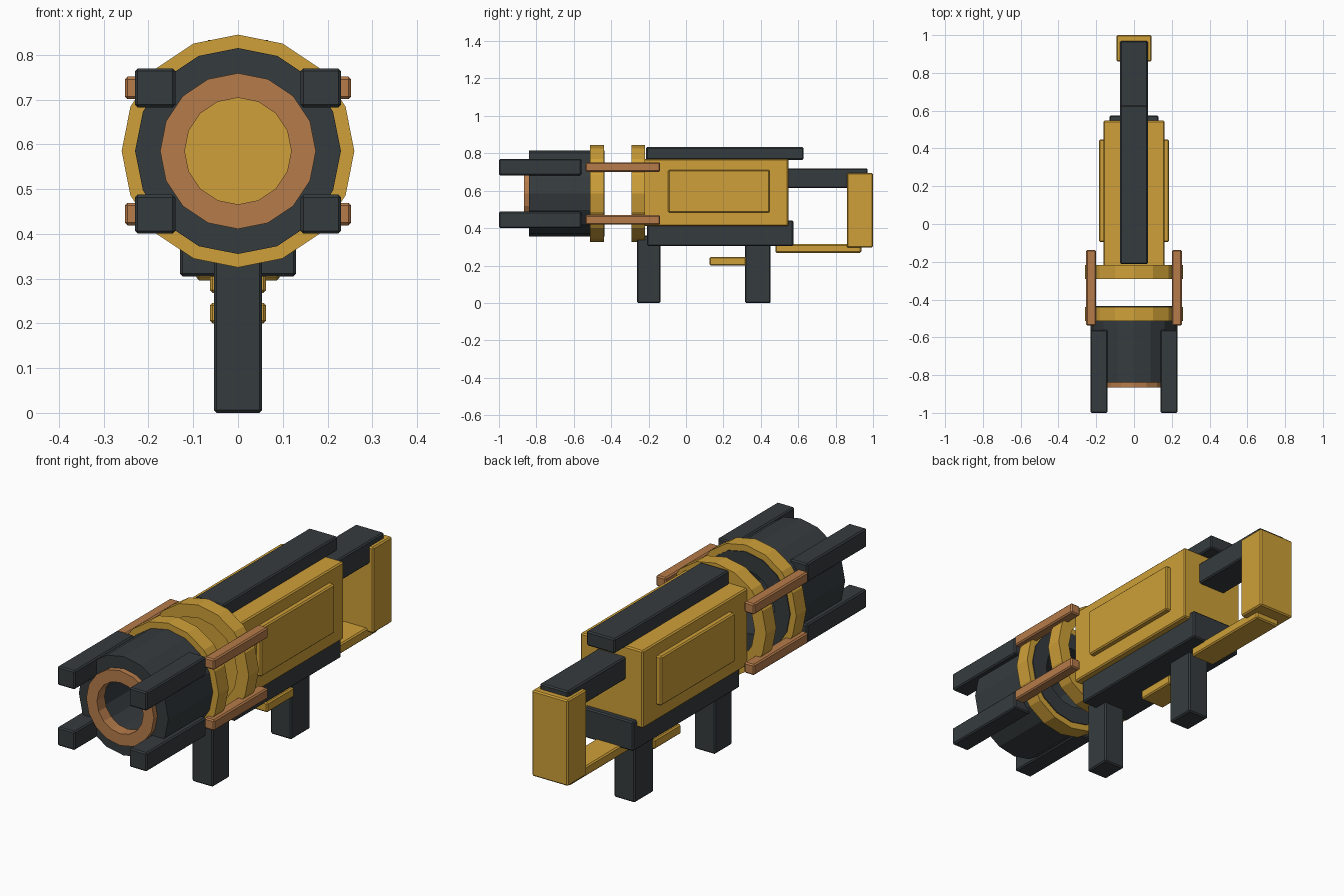
import bpy, bmesh
from math import sin, cos, tau

if "Cube" in bpy.data.objects:
    bpy.data.objects.remove(bpy.data.objects["Cube"])


def material(name, rgb):
    m = bpy.data.materials.new(name)
    m.diffuse_color = (*rgb, 1)
    m.use_nodes = True
    m.node_tree.nodes["Principled BSDF"].inputs["Base Color"].default_value = m.diffuse_color
    return m


GOLD = material("gold", (0.62, 0.35, 0.04))
DARK = material("dark_metal", (0.036, 0.044, 0.048))
COPPER = material("copper", (0.47, 0.20, 0.07))
AXIS_Z = 0.585  # height of the barrel centre line


def finish(name, bm, mat):
    bmesh.ops.recalc_face_normals(bm, faces=bm.faces)
    me = bpy.data.meshes.new(name)
    bm.to_mesh(me)
    bm.free()
    me.materials.append(mat)
    ob = bpy.data.objects.new(name, me)
    bpy.context.collection.objects.link(ob)
    return ob


def box(name, mat, x, y, z, bevel=0.006):
    """Lightly bevelled box from (min, max) ranges."""
    bm = bmesh.new()
    bmesh.ops.create_cube(bm, size=1)
    for v in bm.verts:
        for i, (lo, hi) in enumerate((x, y, z)):
            v.co[i] = lo if v.co[i] < 0 else hi
    ob = finish(name, bm, mat)
    mod = ob.modifiers.new("bevel", 'BEVEL')
    mod.width = bevel
    mod.segments = 1
    return ob


def tube(name, mat, y0, y1, outer, inner, sides=16):
    """Open faceted tube along y, centred on the barrel axis."""
    bm = bmesh.new()
    section = ((y0, outer), (y1, outer), (y1, inner), (y0, inner))
    loops = [[bm.verts.new((r * sin(tau * i / sides), y, AXIS_Z + r * cos(tau * i / sides)))
              for i in range(sides)] for y, r in section]
    for k in range(4):
        a, b = loops[k], loops[(k + 1) % 4]
        for i in range(sides):
            j = (i + 1) % sides
            bm.faces.new((a[i], a[j], b[j], b[i]))
    return finish(name, bm, mat)


def sym(w):
    return (-w, w)


# Barrel, muzzle lip and the two collars
tube("barrel", DARK, -0.84, -0.435, 0.23, 0.15)
tube("muzzle_ring", COPPER, -0.866, -0.81, 0.174, 0.119)
tube("front_collar", GOLD, -0.513, -0.439, 0.26, 0.20)
tube("rear_collar", GOLD, -0.292, -0.218, 0.26, 0.20)

# Four prongs and four connecting struts around the barrel
for sx, side in ((-1, "left"), (1, "right")):
    for sz, level in ((-1, "lower"), (1, "upper")):
        cz = AXIS_Z + sz * 0.141
        cx = sx * 0.185
        box(f"prong_{level}_{side}", DARK, (cx - 0.045, cx + 0.045),
            (-1.0, -0.56), (cz - 0.0435, cz + 0.0435))
        cx = sx * 0.227
        box(f"strut_{level}_{side}", COPPER, (cx - 0.026, cx + 0.026),
            (-0.537, -0.138), (cz - 0.025, cz + 0.025))
    # Raised panel on each side of the body
    box(f"side_panel_{side}", GOLD, sorted((sx * 0.13, sx * 0.186)),
        (-0.095, 0.447), (0.483, 0.711))

# Body with top rail and lower frame
box("body", GOLD, sym(0.161), (-0.225, 0.547), (0.41, 0.77))
box("top_rail", DARK, sym(0.073), (-0.213, 0.628), (0.765, 0.833))
box("lower_frame", DARK, sym(0.13), (-0.208, 0.574), (0.305, 0.442))

# Shoulder stock
box("stock_bar", DARK, sym(0.073), (0.48, 0.97), (0.615, 0.72))
box("stock_butt", GOLD, sym(0.093), (0.86, 1.0), (0.296, 0.695))
box("stock_brace", GOLD, sym(0.063), (0.478, 0.937), (0.268, 0.314))

# Grips and trigger guard
box("front_grip", DARK, sym(0.054), (-0.262, -0.136), (0.0, 0.36))
box("rear_grip", DARK, sym(0.054), (0.315, 0.453), (0.0, 0.35))
box("trigger_guard", GOLD, sym(0.063), (0.126, 0.322), (0.2, 0.246))
